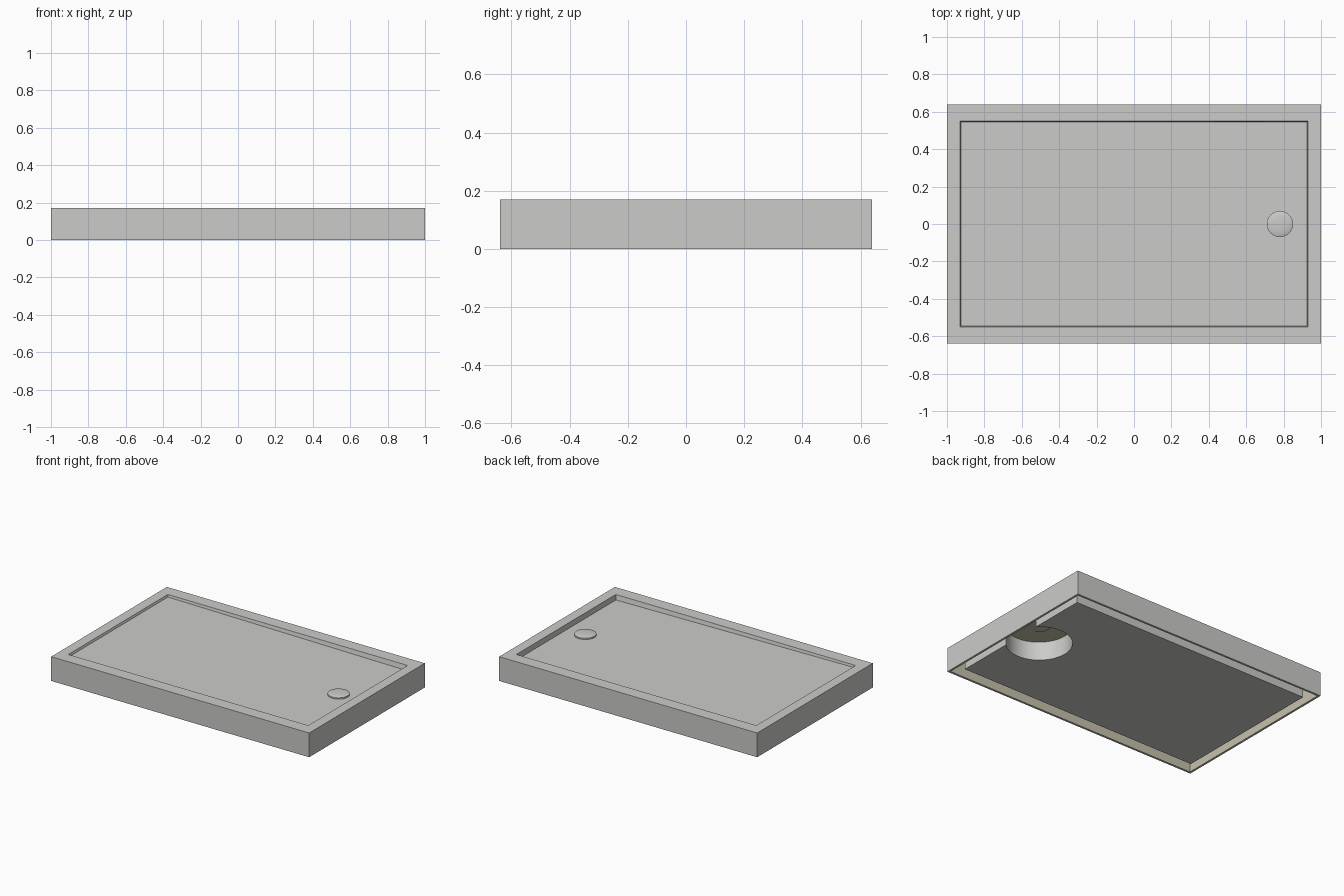
import bpy, bmesh, math

cube = bpy.data.objects.get("Cube")
if cube:
    bpy.data.objects.remove(cube, do_unlink=True)


def material(name, rgb):
    m = bpy.data.materials.new(name)
    m.use_nodes = True
    m.diffuse_color = (*rgb, 1)
    m.node_tree.nodes["Principled BSDF"].inputs["Base Color"].default_value = (*rgb, 1)
    return m


GREY = material("light grey", (0.6, 0.6, 0.585))
BEIGE = material("beige underside", (0.57, 0.53, 0.41))


def finish(bm, name, smooth=False):
    bmesh.ops.recalc_face_normals(bm, faces=bm.faces)
    mesh = bpy.data.meshes.new(name)
    bm.to_mesh(mesh)
    bm.free()
    mesh.materials.append(GREY)
    mesh.materials.append(BEIGE)
    ob = bpy.data.objects.new(name, mesh)
    bpy.context.collection.objects.link(ob)
    if smooth:
        bpy.ops.object.select_all(action="DESELECT")
        ob.select_set(True)
        bpy.context.view_layer.objects.active = ob
        bpy.ops.object.shade_smooth_by_angle(angle=math.radians(35))
    return ob


def floor_z(x):
    # the floor falls gently towards the drain end
    return 0.145 - 0.011 * x


def lofted(rings, inner_count):
    # joins rings of points, caps both ends, paints the first bands beige
    bm = bmesh.new()
    loops = [[bm.verts.new(p) for p in ring] for ring in rings]
    bm.faces.new(loops[0]).material_index = 1
    bm.faces.new(loops[-1])
    for band, (a, b) in enumerate(zip(loops, loops[1:])):
        for i in range(len(a)):
            j = (i + 1) % len(a)
            face = bm.faces.new((a[i], a[j], b[j], b[i]))
            face.material_index = int(band < inner_count)
    return bm


def rect(hx, hy, height):
    corners = ((-hx, -hy), (hx, -hy), (hx, hy), (-hx, hy))
    return [(x, y, height(x) if callable(height) else height) for x, y in corners]


# Tray shell: hollow underside, skirt, rim and sloping floor
tray = lofted([
    rect(0.935, 0.555, lambda x: floor_z(x) - 0.004),
    rect(0.94, 0.56, 0.165),
    rect(0.985, 0.625, 0.165),
    rect(0.985, 0.625, 0),
    rect(1, 0.64, 0),
    rect(1, 0.64, 0.17),
    rect(0.93, 0.55, 0.17),
    rect(0.925, 0.545, floor_z),
], 3)
finish(tray, "tray_shell")

# Base block with a round notch under the drain
DRAIN_X, NOTCH_R, HX, HY = 0.78, 0.21, 0.93, 0.55
start = math.acos((HX - DRAIN_X) / NOTCH_R)
steps = 40
outline = [(-HX, -HY), (HX, -HY)]
for i in range(steps + 1):
    a = -start - (2 * math.pi - 2 * start) * i / steps
    outline.append((DRAIN_X + NOTCH_R * math.cos(a), NOTCH_R * math.sin(a)))
outline += [(HX, HY), (-HX, HY)]
block = lofted([
    [(x, y, 0.004) for x, y in outline],
    [(x, y, floor_z(x) - 0.002) for x, y in outline],
], 0)
for face in block.faces:
    face.material_index = 0
finish(block, "base_block", smooth=True)

# Drain cover: low domed disc that shows through the underside
profile = [(0.07, 0.128), (0.07, 0.146), (0.063, 0.149), (0.04, 0.152), (0.015, 0.153)]
sides = 40
drain = lofted([
    [(DRAIN_X + r * math.cos(2 * math.pi * i / sides),
      r * math.sin(2 * math.pi * i / sides), z) for i in range(sides)]
    for r, z in profile
], 0)
finish(drain, "drain_cover", smooth=True)
